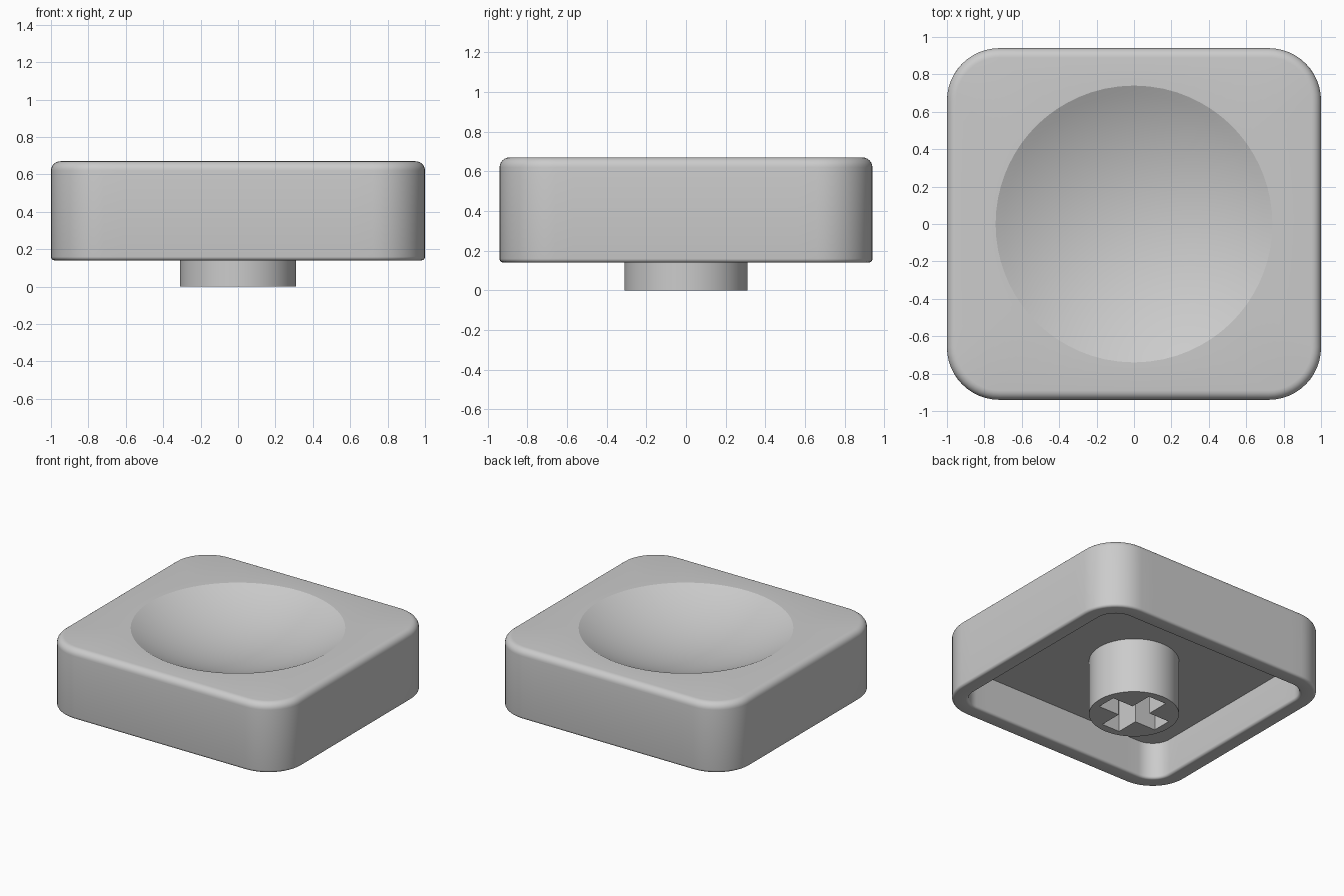
import bpy
import bmesh
from math import sin, cos, pi, atan2, radians, sqrt

cube = bpy.data.objects.get("Cube")
if cube:
    bpy.data.objects.remove(cube, do_unlink=True)

# Overall dimensions
HALF_X, HALF_Y, CORNER = 1.0, 0.94, 0.28
TOP, BOTTOM, CEILING = 0.67, 0.14, 0.42
WALL, INNER_CORNER = 0.12, 0.15
DISH_R, DISH_DEPTH = 0.74, 0.18
STEM_R = 0.31

grey = bpy.data.materials.new("light grey plastic")
grey.use_nodes = True
colour = (0.6, 0.6, 0.6, 1)
grey.diffuse_color = colour
grey.node_tree.nodes["Principled BSDF"].inputs["Base Color"].default_value = colour


def rounded_rect(hx, hy, r, z, arc=12, side=14):
    """Rounded rectangle ring with evenly divided corners and sides."""
    corners = []
    for k, (sx, sy) in enumerate([(1, 1), (-1, 1), (-1, -1), (1, -1)]):
        cx, cy = sx * (hx - r), sy * (hy - r)
        angles = [pi / 2 * (k + i / arc) for i in range(arc + 1)]
        corners.append([(cx + r * cos(a), cy + r * sin(a), z) for a in angles])
    ring = []
    for k in range(4):
        ring += corners[k]
        a, b = corners[k][-1], corners[(k + 1) % 4][0]
        ring += [tuple(p + (q - p) * i / side for p, q in zip(a, b))
                 for i in range(1, side)]
    return ring


def outer(inset, z):
    return rounded_rect(HALF_X - inset, HALF_Y - inset, CORNER - inset, z)


def inner(inset, z):
    w = WALL + inset
    return rounded_rect(HALF_X - w, HALF_Y - w, INNER_CORNER - inset, z)


def quarter(r, n):
    """Inset and drop along a quarter-round edge, from flat to vertical."""
    return [(r * (1 - sin(pi / 2 * i / n)), r * (1 - cos(pi / 2 * i / n)))
            for i in range(n + 1)]


# Cap shell: rings run from the dish, over the outside, and into the cavity
rings = []
ball_r = (DISH_R ** 2 + DISH_DEPTH ** 2) / (2 * DISH_DEPTH)
directions = [atan2(y, x) for x, y, _ in outer(0, 0)]
for i in range(1, 17):
    r = DISH_R * i / 16
    z = TOP - DISH_DEPTH + ball_r - sqrt(ball_r ** 2 - r ** 2)
    rings.append([(r * cos(a), r * sin(a), z) for a in directions])
rings += [outer(d, TOP - h) for d, h in quarter(0.05, 6)]
rings += [outer(d, BOTTOM + h) for d, h in reversed(quarter(0.02, 5))]
rings += [inner(-d, BOTTOM + h) for d, h in
          [(0.02 - a, b) for a, b in quarter(0.02, 5)]]
rings[-6:] = [inner(-(0.02 * (1 - sin(pi / 2 * i / 5))),
                    BOTTOM + 0.02 * (1 - cos(pi / 2 * i / 5))) for i in range(6)]
rings.append(inner(0, CEILING))

bm = bmesh.new()
loops = [[bm.verts.new(p) for p in ring] for ring in rings]
for a, b in zip(loops, loops[1:]):
    for i in range(len(a)):
        j = (i + 1) % len(a)
        bm.faces.new((a[i], b[i], b[j], a[j]))
centre = bm.verts.new((0, 0, TOP - DISH_DEPTH))
for i in range(len(loops[0])):
    bm.faces.new((centre, loops[0][i], loops[0][(i + 1) % len(loops[0])]))
bm.faces.new(loops[-1])
bmesh.ops.recalc_face_normals(bm, faces=bm.faces)
mesh = bpy.data.meshes.new("cap_shell")
bm.to_mesh(mesh)
bm.free()
shell = bpy.data.objects.new("cap_shell", mesh)
bpy.context.collection.objects.link(shell)

# Stem: a round post with a cross-shaped socket, extruded from flat outlines
ARM, HALF_W = 0.25, 0.075
quarter_cross = [(ARM, -HALF_W), (ARM, HALF_W), (HALF_W, HALF_W)]
cross = []
for k in range(4):
    c, s = round(cos(k * pi / 2)), round(sin(k * pi / 2))
    cross += [(x * c - y * s, x * s + y * c) for x, y in quarter_cross]
circle = [(STEM_R * cos(2 * pi * i / 64), STEM_R * sin(2 * pi * i / 64))
          for i in range(64)]

curve = bpy.data.curves.new("mounting_stem", "CURVE")
curve.dimensions = "2D"
curve.fill_mode = "BOTH"
half_height = (CEILING + 0.01) / 2
curve.extrude = half_height
for outline in (circle, cross):
    spline = curve.splines.new("POLY")
    spline.points.add(len(outline) - 1)
    for point, (x, y) in zip(spline.points, outline):
        point.co = (x, y, 0, 1)
    spline.use_cyclic_u = True
stem = bpy.data.objects.new("mounting_stem", curve)
stem.location.z = half_height
bpy.context.collection.objects.link(stem)

bpy.ops.object.select_all(action="DESELECT")
stem.select_set(True)
bpy.context.view_layer.objects.active = stem
bpy.ops.object.convert(target="MESH")
stem = bpy.context.view_layer.objects.active
bm = bmesh.new()
bm.from_mesh(stem.data)
bmesh.ops.remove_doubles(bm, verts=bm.verts, dist=0.0001)
bmesh.ops.recalc_face_normals(bm, faces=bm.faces)
bm.to_mesh(stem.data)
bm.free()

# Colour and smooth shading with crisp edges kept
for part in (shell, stem):
    part.data.materials.clear()
    part.data.materials.append(grey)
    bpy.ops.object.select_all(action="DESELECT")
    part.select_set(True)
    bpy.context.view_layer.objects.active = part
    bpy.ops.object.shade_smooth_by_angle(angle=radians(20))
